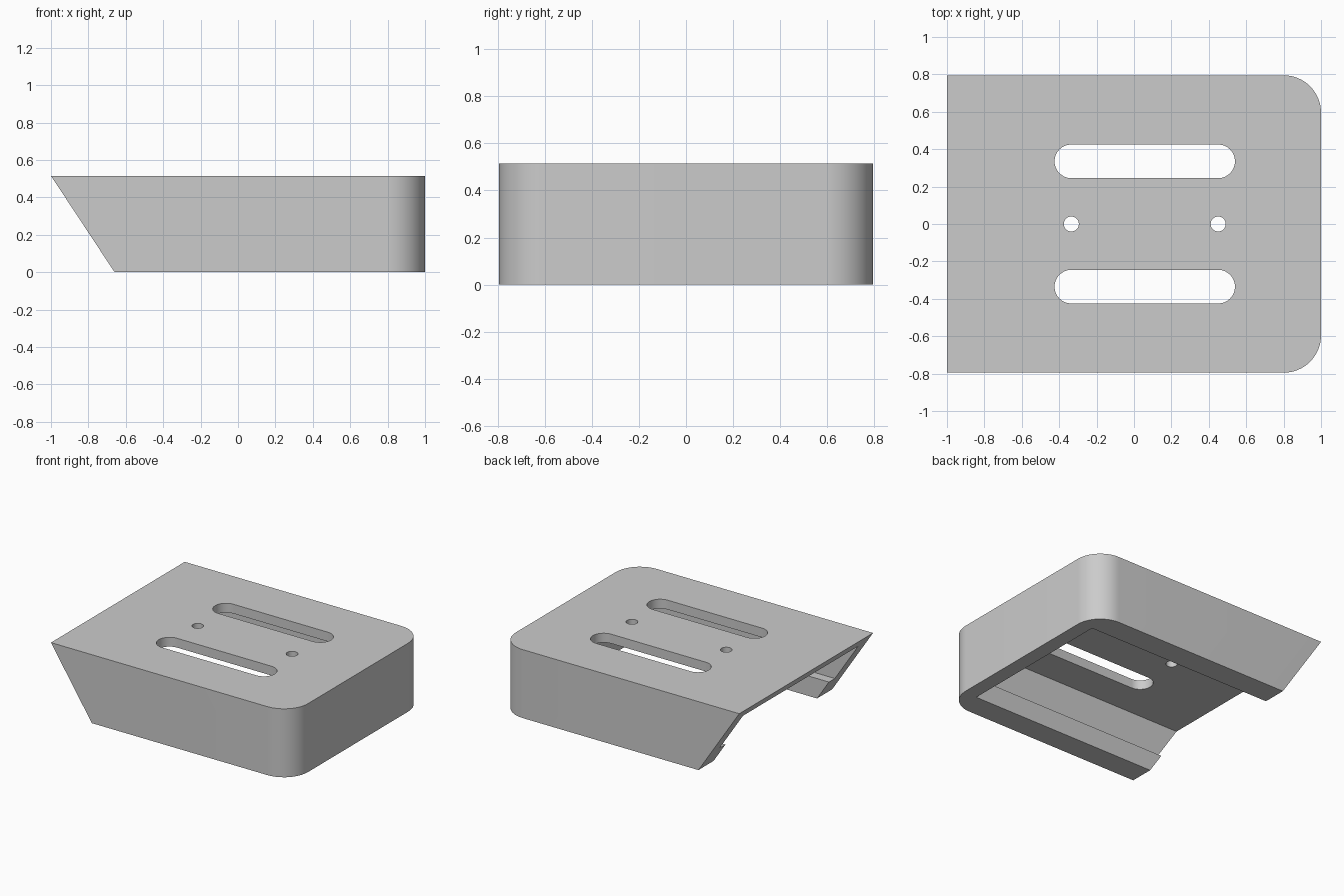
import bpy
import bmesh
from math import cos, sin, pi, radians
from mathutils import Vector

if "Cube" in bpy.data.objects:
    bpy.data.objects.remove(bpy.data.objects["Cube"])

HALF_W, HEIGHT = 0.795, 0.515


def prism(name, outline, sweep):
    """Solid made by sweeping a closed outline along a vector."""
    bm = bmesh.new()
    base = bm.faces.new([bm.verts.new(p) for p in outline])
    swept = bmesh.ops.extrude_face_region(bm, geom=[base])["geom"]
    verts = [g for g in swept if isinstance(g, bmesh.types.BMVert)]
    bmesh.ops.translate(bm, verts=verts, vec=Vector(sweep))
    bmesh.ops.recalc_face_normals(bm, faces=bm.faces)
    mesh = bpy.data.meshes.new(name)
    bm.to_mesh(mesh)
    bm.free()
    obj = bpy.data.objects.new(name, mesh)
    bpy.context.collection.objects.link(obj)
    return obj


def arc(cx, cy, r, start, end, z, steps=16):
    return [(cx + r * cos(a), cy + r * sin(a), z)
            for a in (radians(start + (end - start) * i / steps) for i in range(steps + 1))]


def cut(body, cutter):
    mod = body.modifiers.new(cutter.name, "BOOLEAN")
    mod.operation, mod.solver, mod.object = "DIFFERENCE", "EXACT", cutter
    bpy.context.view_layer.objects.active = body
    bpy.ops.object.modifier_apply(modifier=mod.name)
    bpy.data.objects.remove(cutter)


# Outer shell: block with two rounded corners
r = 0.2
outline = [(-1, HALF_W, 0), (-1, -HALF_W, 0)]
outline += arc(1 - r, -HALF_W + r, r, -90, 0, 0)
outline += arc(1 - r, HALF_W - r, r, 0, 90, 0)
cover = prism("slotted_cover", outline, (0, 0, HEIGHT))

# Channel with inward lips along the bottom of both side walls
half = [(0.615, -0.1), (0.615, 0.15), (0.685, 0.15), (0.685, 0.445)]
profile = half + [(-y, z) for y, z in reversed(half)]
cut(cover, prism("channel_cutter", [(-1.2, y, z) for y, z in profile], (2.09, 0, 0)))

# Slanted open end
slope = [(-1, HEIGHT), (-0.66, 0), (-0.594, -0.1), (-1.3, -0.1), (-1.3, HEIGHT)]
cut(cover, prism("slope_cutter", [(x, -1, z) for x, z in slope], (0, 2, 0)))

# Long slots and screw holes through the top plate
for side in (-1, 1):
    y = side * 0.335
    slot = arc(-0.335, y, 0.09, 90, 270, 0.35) + arc(0.45, y, 0.09, -90, 90, 0.35)
    cut(cover, prism("slot_cutter", slot, (0, 0, 0.4)))
for x in (-0.335, 0.45):
    hole = arc(x, 0, 0.04, 0, 360, 0.35, 32)[:-1]
    cut(cover, prism("hole_cutter", hole, (0, 0, 0.4)))

# Single grey finish
grey = bpy.data.materials.new("grey")
grey.use_nodes = True
colour = (0.6, 0.6, 0.6, 1)
grey.diffuse_color = colour
grey.node_tree.nodes["Principled BSDF"].inputs["Base Color"].default_value = colour
cover.data.materials.clear()
cover.data.materials.append(grey)
for face in cover.data.polygons:
    face.material_index = 0

bpy.ops.object.select_all(action="DESELECT")
cover.select_set(True)
bpy.context.view_layer.objects.active = cover
bpy.ops.object.shade_smooth_by_angle(angle=radians(30))
